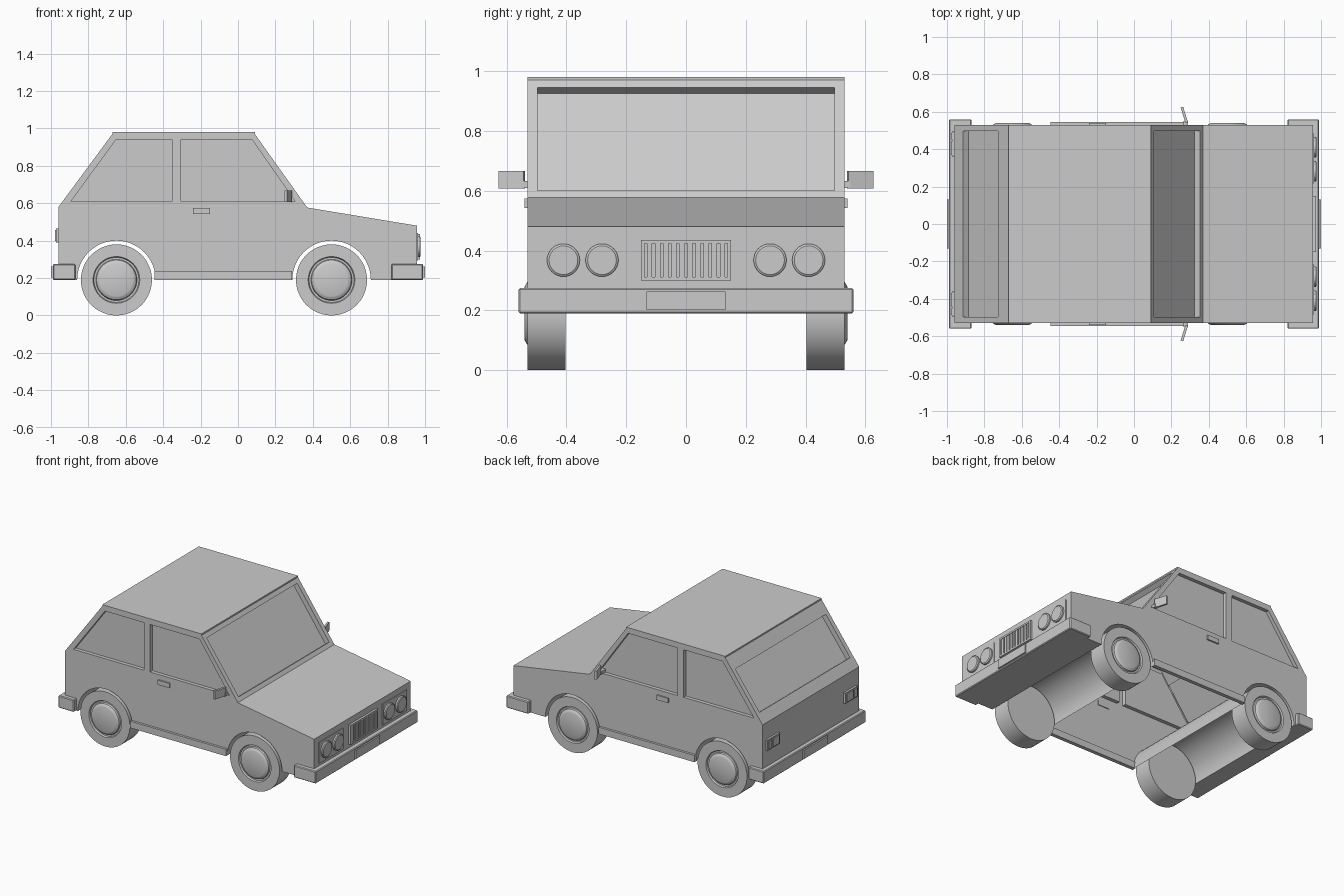
import bpy, bmesh, math
from mathutils import Matrix, Vector

if "Cube" in bpy.data.objects:
    bpy.data.objects.remove(bpy.data.objects["Cube"])


def finish(name, bm, smooth=False):
    bmesh.ops.recalc_face_normals(bm, faces=bm.faces)
    me = bpy.data.meshes.new(name)
    bm.to_mesh(me)
    bm.free()
    ob = bpy.data.objects.new(name, me)
    bpy.context.collection.objects.link(ob)
    if smooth:
        bpy.ops.object.select_all(action='DESELECT')
        bpy.context.view_layer.objects.active = ob
        ob.select_set(True)
        bpy.ops.object.shade_smooth_by_angle(angle=math.radians(30))
    return ob


def prism(name, pts, y0, y1, smooth=False):
    """Extrude an x-z outline from y0 to y1."""
    bm = bmesh.new()
    f = bm.faces.new([bm.verts.new((x, y0, z)) for x, z in pts])
    ext = bmesh.ops.extrude_face_region(bm, geom=[f])['geom']
    bmesh.ops.translate(bm, vec=(0, y1 - y0, 0),
                        verts=[v for v in ext if isinstance(v, bmesh.types.BMVert)])
    return finish(name, bm, smooth)


def box(name, x, y, z, bevel=0):
    """Box from (min, max) pairs."""
    ob = prism(name, [(x[0], z[0]), (x[1], z[0]), (x[1], z[1]), (x[0], z[1])], y[0], y[1])
    if bevel:
        m = ob.modifiers.new('bevel', 'BEVEL')
        m.width, m.segments = bevel, 1
    return ob


def lathe(name, profile, origin, axis, steps=48):
    """Spin (radius, distance along axis) pairs about an axis."""
    bm = bmesh.new()
    rot = Vector((0, 0, 1)).rotation_difference(Vector(axis)).to_matrix().to_4x4()
    vs = [bm.verts.new((r, 0, d)) for r, d in profile]
    es = [bm.edges.new(p) for p in zip(vs, vs[1:])]
    bmesh.ops.spin(bm, geom=vs + es, cent=(0, 0, 0), axis=(0, 0, 1),
                   angle=2 * math.pi, steps=steps, use_duplicate=False)
    bmesh.ops.remove_doubles(bm, verts=bm.verts, dist=1e-5)
    bmesh.ops.transform(bm, matrix=Matrix.Translation(origin) @ rot, verts=bm.verts)
    return finish(name, bm, True)


WHEELS = (-0.65, 0.5)
W = 0.53        # half width
FLOOR = 0.19


def arch(cx, r=0.21, n=24):
    return [(cx - r * math.cos(math.pi * i / n), FLOOR + r * math.sin(math.pi * i / n))
            for i in range(n + 1)]


# Body: side outline with both wheel arches, extruded over the width
outline = [(-0.96, FLOOR)] + arch(WHEELS[0]) + arch(WHEELS[1]) + [
    (0.957, FLOOR), (0.957, 0.48), (0.37, 0.577), (0.09, 0.97), (0.09, 0.98),
    (-0.672, 0.98), (-0.672, 0.97), (-0.96, 0.58)]
body = prism('car_body', outline, -W, W)


def slope_cutter(a, b, depth):
    """Cutter for a window lying on the slope from a to b."""
    a, b = Vector(a), Vector(b)
    d = (b - a).normalized()
    n = Vector((d.y, -d.x))
    if n.y < 0:
        n = -n
    return prism('cutter', [a - n * depth, b - n * depth, b + n * 0.06, a + n * 0.06], -0.497, 0.497)


# Recessed windows
cutters = [slope_cutter((0.353, 0.601), (0.108, 0.945), 0.035),
           slope_cutter((-0.914, 0.644), (-0.727, 0.894), 0.035)]
rear_glass = [(-0.893, 0.61), (-0.353, 0.61), (-0.353, 0.94), (-0.652, 0.94)]
front_glass = [(-0.305, 0.61), (0.305, 0.61), (0.075, 0.94), (-0.305, 0.94)]
for s in (-1, 1):
    for g in (rear_glass, front_glass):
        cutters.append(prism('cutter', g, s * (W - 0.025), s * (W + 0.05)))
bpy.context.view_layer.objects.active = body
for c in cutters:
    c.hide_render = True
    m = body.modifiers.new('window', 'BOOLEAN')
    m.operation, m.solver, m.object = 'DIFFERENCE', 'EXACT', c
    bpy.ops.object.modifier_apply(modifier=m.name)
for c in cutters:
    bpy.data.objects.remove(c)

# Open cabin underside between the arches
bm = bmesh.new()
bm.from_mesh(body.data)
under = [f for f in bm.faces if abs(f.normal.z) > 0.99
         and all(abs(v.co.z - FLOOR) < 1e-3 and -0.45 < v.co.x < 0.3 for v in f.verts)]
bmesh.ops.delete(bm, geom=under, context='FACES')
bm.to_mesh(body.data)
bm.free()
bpy.ops.object.select_all(action='DESELECT')
body.select_set(True)
bpy.context.view_layer.objects.active = body
bpy.ops.object.shade_smooth_by_angle(angle=math.radians(20))

# Bumpers and number plates
box('front_bumper', (0.82, 0.99), (-0.56, 0.56), (0.19, 0.275), 0.005)
box('rear_bumper', (-0.99, -0.87), (-0.56, 0.56), (0.19, 0.275), 0.005)
box('front_plate', (0.98, 1.0), (-0.132, 0.132), (0.202, 0.263))
box('rear_plate', (-1.0, -0.98), (-0.132, 0.132), (0.202, 0.263))

# Grille: frame and vertical bars
for s in (-1, 1):
    box('grille_side', (0.95, 0.972), sorted((s * 0.138, s * 0.151)), (0.30, 0.436))
for z in (0.30, 0.424):
    box('grille_rail', (0.95, 0.972), (-0.151, 0.151), (z, z + 0.012))
for i in range(10):
    y = -0.122 + i * 0.0271
    box('grille_bar', (0.95, 0.969), (y - 0.009, y + 0.009), (0.31, 0.426))

for s in (-1, 1):
    # Twin headlamps on a panel
    box('headlamp_panel', (0.95, 0.962), sorted((s * 0.216, s * 0.483)), (0.293, 0.44))
    for y in (0.281, 0.41):
        lathe('headlamp', [(0, 0), (0.055, 0), (0.055, 0.022), (0.048, 0.027), (0, 0.027)],
              (0.95, s * y, 0.368), (1, 0, 0), 32)
    # Tail lamps
    box('tail_lamp', (-0.974, -0.95), sorted((s * 0.36, s * 0.495)), (0.39, 0.465))
    box('tail_lens_inner', (-0.979, -0.96), sorted((s * 0.37, s * 0.44)), (0.398, 0.457))
    box('tail_lens_outer', (-0.979, -0.96), sorted((s * 0.452, s * 0.486)), (0.398, 0.457))
    # Sills and door handles
    box('sill', (-0.447, 0.29), sorted((s * 0.52, s * 0.546)), (0.19, 0.237))
    box('door_handle', (-0.24, -0.15), sorted((s * 0.525, s * 0.54)), (0.543, 0.575))
    # Mirrors: angled housing on a short stem
    box('mirror_stem', (0.265, 0.29), sorted((s * 0.50, s * 0.55)), (0.61, 0.632))
    bm = bmesh.new()
    bmesh.ops.create_cube(bm, size=1, matrix=Matrix.Translation((0.269, s * 0.583, 0.637))
                          @ Matrix.Rotation(s * 0.3, 4, 'Z') @ Matrix.Diagonal((0.014, 0.088, 0.06, 1)))
    finish('mirror', bm)
    # Wheels with stepped rim
    for x in WHEELS:
        lathe('wheel', [(0, 0.403), (0.19, 0.403), (0.19, W), (0.125, W), (0.12, 0.52),
                        (0.11, 0.52), (0.106, 0.53), (0.093, 0.538), (0.088, 0.54), (0, 0.54)],
              (x, 0, 0.19), (0, s, 0))
